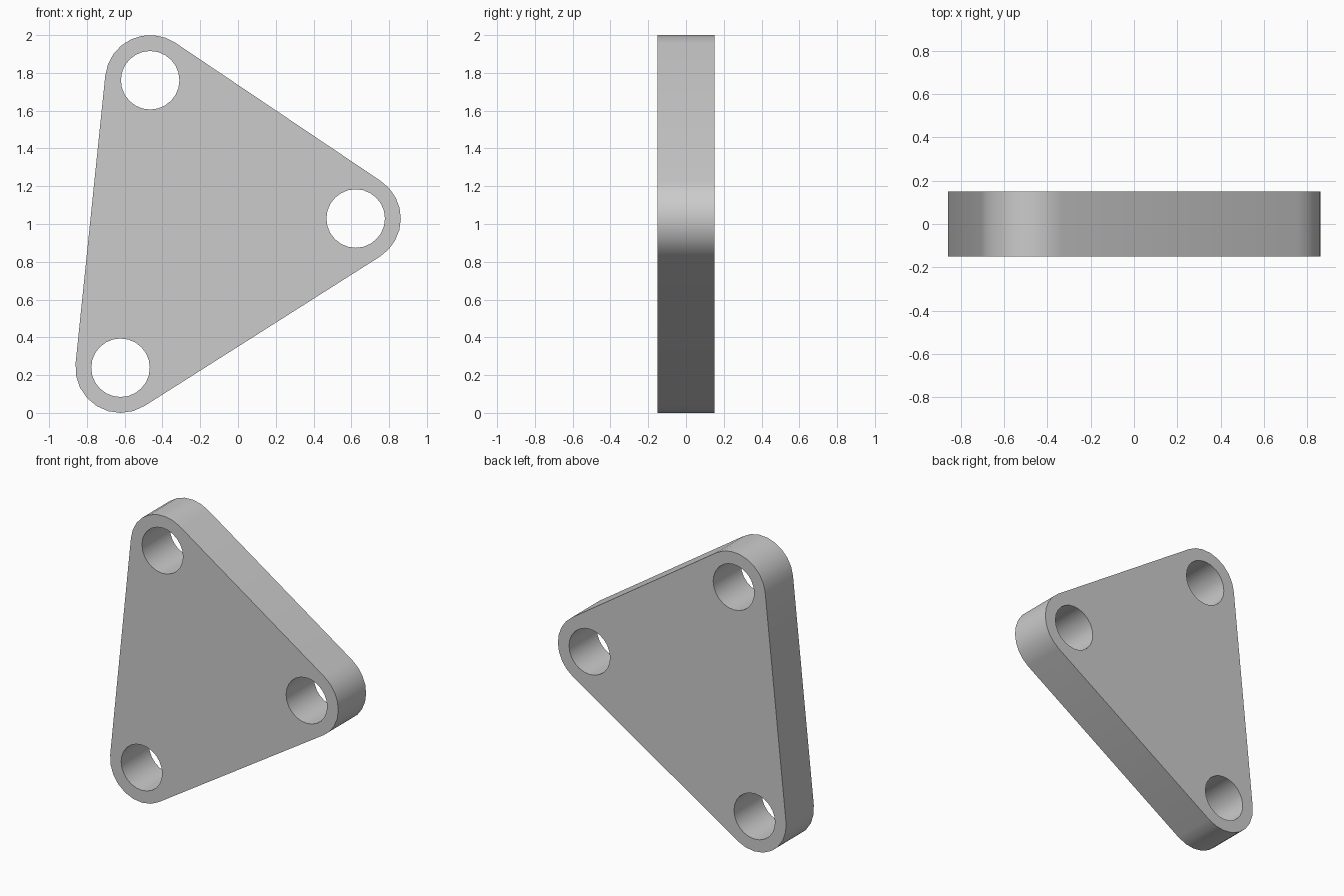
import bpy, bmesh, math
from mathutils import Vector

cube = bpy.data.objects.get("Cube")
if cube:
    bpy.data.objects.remove(cube, do_unlink=True)

# Hole centres in the x-z plane, counterclockwise seen from the front
CENTRES = [Vector((-0.465, 1.761)), Vector((-0.622, 0.239)), Vector((0.623, 1.029))]
OUTER, HOLE, HALF = 0.239, 0.155, 0.15
ARC_STEPS, HOLE_STEPS = 8, 24


def arc(centre, radius, start, sweep, steps):
    return [centre + radius * Vector((math.cos(start + sweep * i / steps),
                                      math.sin(start + sweep * i / steps)))
            for i in range(steps + 1)]


def side_angle(a, b):
    # direction of the outward normal of the side from a to b
    d = b - a
    return math.atan2(-d.x, d.y)


# Rounded triangle outline: one arc per corner, joined by tangent sides
outline = []
for i, c in enumerate(CENTRES):
    start = side_angle(CENTRES[i - 1], c)
    end = side_angle(c, CENTRES[(i + 1) % 3])
    outline += arc(c, OUTER, start, (end - start) % math.tau, ARC_STEPS)

loops = [outline]
loops += [arc(c, HOLE, 0, math.tau, HOLE_STEPS)[:-1] for c in CENTRES]

# Fill between the outline and the holes, then extrude to the back
bm = bmesh.new()
edges = []
for loop in loops:
    verts = [bm.verts.new((p.x, -HALF, p.y)) for p in loop]
    edges += [bm.edges.new((v, verts[i - 1])) for i, v in enumerate(verts)]
bmesh.ops.triangle_fill(bm, edges=edges, use_beauty=True, use_dissolve=False,
                        normal=(0, -1, 0))
result = bmesh.ops.extrude_face_region(bm, geom=bm.faces[:], use_keep_orig=True)
back = [g for g in result["geom"] if isinstance(g, bmesh.types.BMVert)]
bmesh.ops.translate(bm, verts=back, vec=(0, 2 * HALF, 0))
bmesh.ops.recalc_face_normals(bm, faces=bm.faces[:])

mesh = bpy.data.meshes.new("triangular_plate")
bm.to_mesh(mesh)
bm.free()
plate = bpy.data.objects.new("triangular_plate", mesh)
bpy.context.collection.objects.link(plate)

# Plain grey
grey = bpy.data.materials.new("light_grey")
grey.use_nodes = True
colour = (0.6, 0.6, 0.6, 1)
grey.diffuse_color = colour
grey.node_tree.nodes["Principled BSDF"].inputs["Base Color"].default_value = colour
mesh.materials.append(grey)

# Smooth walls with sharp rims
bpy.ops.object.select_all(action="DESELECT")
plate.select_set(True)
bpy.context.view_layer.objects.active = plate
bpy.ops.object.shade_smooth_by_angle(angle=math.radians(30))
